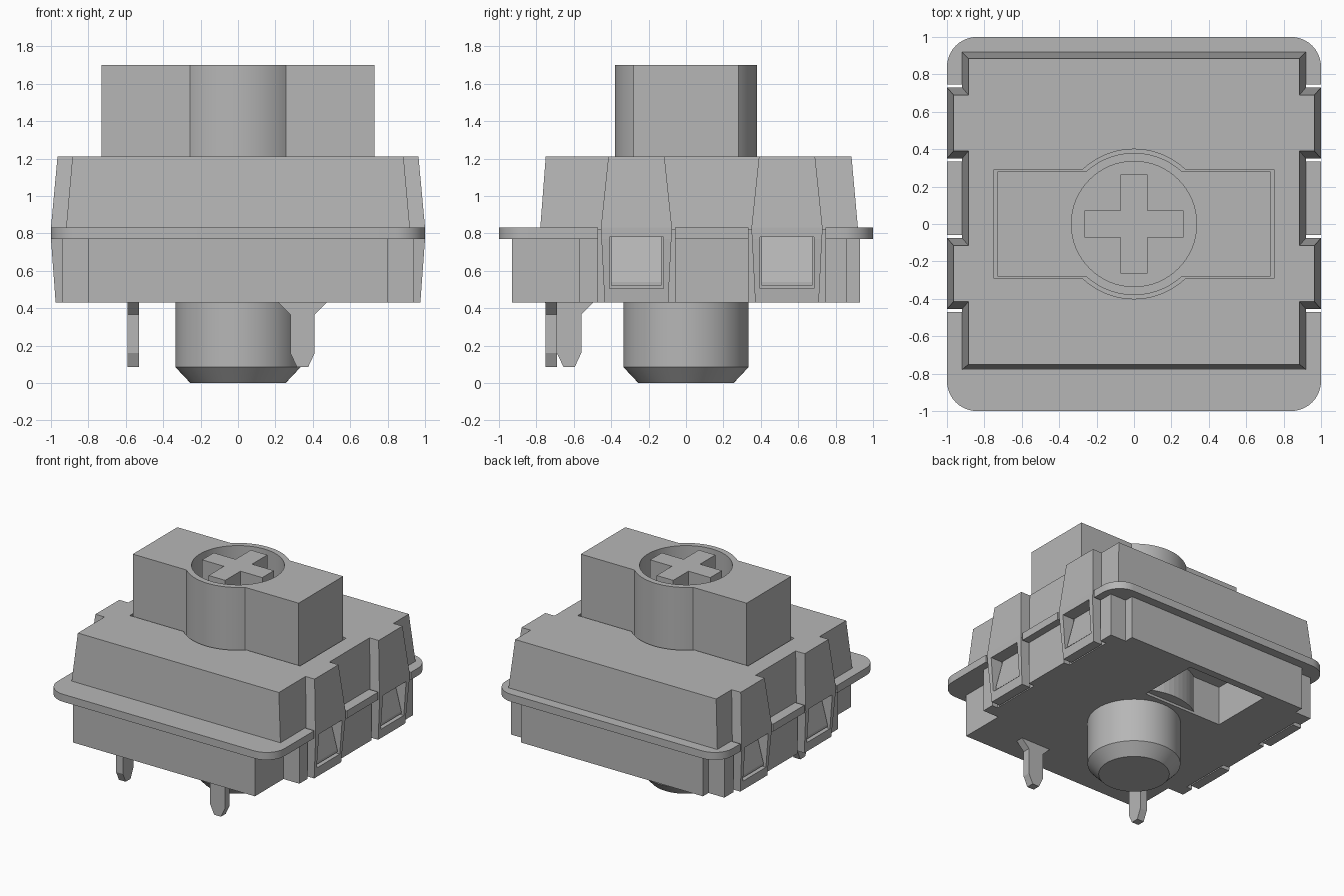
import bpy, bmesh, math

old = bpy.data.objects.get("Cube")
if old:
    bpy.data.objects.remove(old, do_unlink=True)

grey = bpy.data.materials.new("light_grey_plastic")
grey.use_nodes = True
COLOUR = (0.47, 0.47, 0.47, 1)
grey.diffuse_color = COLOUR
grey.node_tree.nodes["Principled BSDF"].inputs["Base Color"].default_value = COLOUR


def loft(name, rings, axis="z"):
    """Solid through matching outlines; rings = [(level, [(a, b), ...]), ...]"""
    bm = bmesh.new()
    place = (lambda a, b, c: (a, b, c)) if axis == "z" else \
            (lambda a, b, c: (a, c, b)) if axis == "y" else \
            (lambda a, b, c: (c, a, b))
    rows = [[bm.verts.new(place(a, b, level)) for a, b in pts] for level, pts in rings]
    n = len(rows[0])
    for lo, hi in zip(rows, rows[1:]):
        for i in range(n):
            j = (i + 1) % n
            bm.faces.new((lo[i], lo[j], hi[j], hi[i]))
    bm.faces.new(rows[0][::-1])
    bm.faces.new(rows[-1])
    bmesh.ops.recalc_face_normals(bm, faces=bm.faces)
    mesh = bpy.data.meshes.new(name)
    bm.to_mesh(mesh)
    bm.free()
    mesh.materials.append(grey)
    ob = bpy.data.objects.new(name, mesh)
    bpy.context.collection.objects.link(ob)
    return ob


def prism(name, pts, lo, hi, axis="z"):
    return loft(name, [(lo, pts), (hi, pts)], axis)


def activate(ob):
    bpy.ops.object.select_all(action="DESELECT")
    ob.select_set(True)
    bpy.context.view_layer.objects.active = ob


def cut(ob, cutter):
    activate(ob)
    mod = ob.modifiers.new("cut", "BOOLEAN")
    mod.operation = "DIFFERENCE"
    mod.solver = "EXACT"
    mod.object = cutter
    bpy.ops.object.modifier_apply(modifier=mod.name)
    bpy.data.objects.remove(cutter, do_unlink=True)


def smooth(ob):
    activate(ob)
    bpy.ops.object.shade_smooth_by_angle(angle=math.radians(25))


def rect(x0, x1, y0, y1):
    return [(x0, y0), (x1, y0), (x1, y1), (x0, y1)]


def arc(r, a0, a1, n, cx=0, cy=0):
    angles = [math.radians(a0 + (a1 - a0) * i / n) for i in range(n + 1)]
    return [(cx + r * math.cos(a), cy + r * math.sin(a)) for a in angles]


def circle(r, n=64):
    return arc(r, 0, 360, n)[:-1]


def mirror_x(half):
    return half + [(-x, y) for x, y in reversed(half)]


def barrel_box(hx, hy, r):
    """Rectangle with a round bulge in the middle of its long sides"""
    a = math.degrees(math.asin(hy / r))
    return [(hx, -hy), (hx, hy)] + arc(r, a, 180 - a, 24) + \
           [(-hx, hy), (-hx, -hy)] + arc(r, 180 + a, 360 - a, 24)


CLIP_Y = (-0.265, 0.54)
slots = []
for cy in CLIP_Y:
    slots.append((cy - 0.205, cy + 0.205))


def slotted(x_out, x_in):
    pts = []
    for y0, y1 in slots:
        pts += [(x_out, y0), (x_in, y0), (x_in, y1), (x_out, y1)]
    return pts


# Lower housing with stepped corners, clip recesses and lamp opening
half = [(0.80, -0.93), (0.80, -0.57), (0.94, -0.57)] + slotted(0.94, 0.89) + \
       [(0.94, 0.86), (0.80, 0.86), (0.80, 0.93)]
base = prism("lower_housing", mirror_x(half), 0.43, 0.78)
cut(base, prism("lamp_cutter", rect(-0.49, 0.2, 0.37, 0.87), 0.3, 0.74))
prism("inner_column", circle(0.45), 0.45, 0.76)

# Rounded flange
R = 0.16
half = arc(R, -90, 0, 10, 1 - R, R - 1) + slotted(1.0, 0.89) + \
       arc(R, 0, 90, 10, 1 - R, 1 - R)
smooth(prism("flange", mirror_x(half), 0.77, 0.83))

# Tapered upper housing with a stem opening
top = loft("upper_housing", [(0.82, rect(-0.92, 0.92, -0.78, 0.92)),
                             (1.21, rect(-0.885, 0.885, -0.75, 0.885))])
cut(top, prism("stem_cutter", barrel_box(0.75, 0.29, 0.40), 1.0, 1.4))

# Side clips: upper block, windowed tab and latch wedge
for s, side in ((1, "left"), (-1, "right")):
    for cy, end in zip(CLIP_Y, ("front", "back")):
        def slab(x0, x1, w):
            return rect(s * x0, s * x1, cy - w, cy + w)
        loft(f"clip_block_{side}_{end}", [(0.80, slab(0.85, 1.0, 0.19)),
                                          (0.83, slab(0.85, 1.0, 0.19)),
                                          (1.21, slab(0.85, 0.965, 0.15))])
        tab = loft(f"clip_tab_{side}_{end}", [(0.43, slab(0.90, 0.975, 0.17)),
                                              (0.77, slab(0.90, 1.0, 0.187)),
                                              (0.82, slab(0.90, 1.0, 0.19))])
        cut(tab, prism("window_cutter", slab(0.8, 1.1, 0.145), 0.505, 0.78))
        wedge = [(0.88, 0.52), (0.965, 0.52), (0.965, 0.54), (0.90, 0.78), (0.88, 0.78)]
        prism(f"latch_{side}_{end}", [(s * x, z) for x, z in wedge],
              cy - 0.135, cy + 0.135, "y")

# Stem with round socket and cross post
stem = prism("stem", barrel_box(0.73, 0.28, 0.38), 0.95, 1.70)
cut(stem, prism("socket_cutter", circle(0.335), 1.3, 1.9))
smooth(stem)
L, W = 0.265, 0.073
prism("stem_cross", [(W, -L), (W, -W), (L, -W), (L, W), (W, W), (W, L),
                     (-W, L), (-W, W), (-L, W), (-L, -W), (-W, -W), (-W, -L)],
      1.28, 1.70)

# Bottom locating post
smooth(loft("centre_post", [(0, circle(0.255)), (0.085, circle(0.335)),
                            (0.45, circle(0.335))]))


# Contact pins: flared at the root, tapered at the tip
def pin_profile(c):
    half = [(0.03, 0.085), (0.065, 0.16), (0.065, 0.365), (0.13, 0.43), (0.13, 0.45)]
    return [(c + a, z) for a, z in mirror_x(half)]


prism("contact_pin_left", pin_profile(0.345), -0.75, -0.69, "y")
prism("contact_pin_right", pin_profile(-0.625), -0.59, -0.53, "x")
